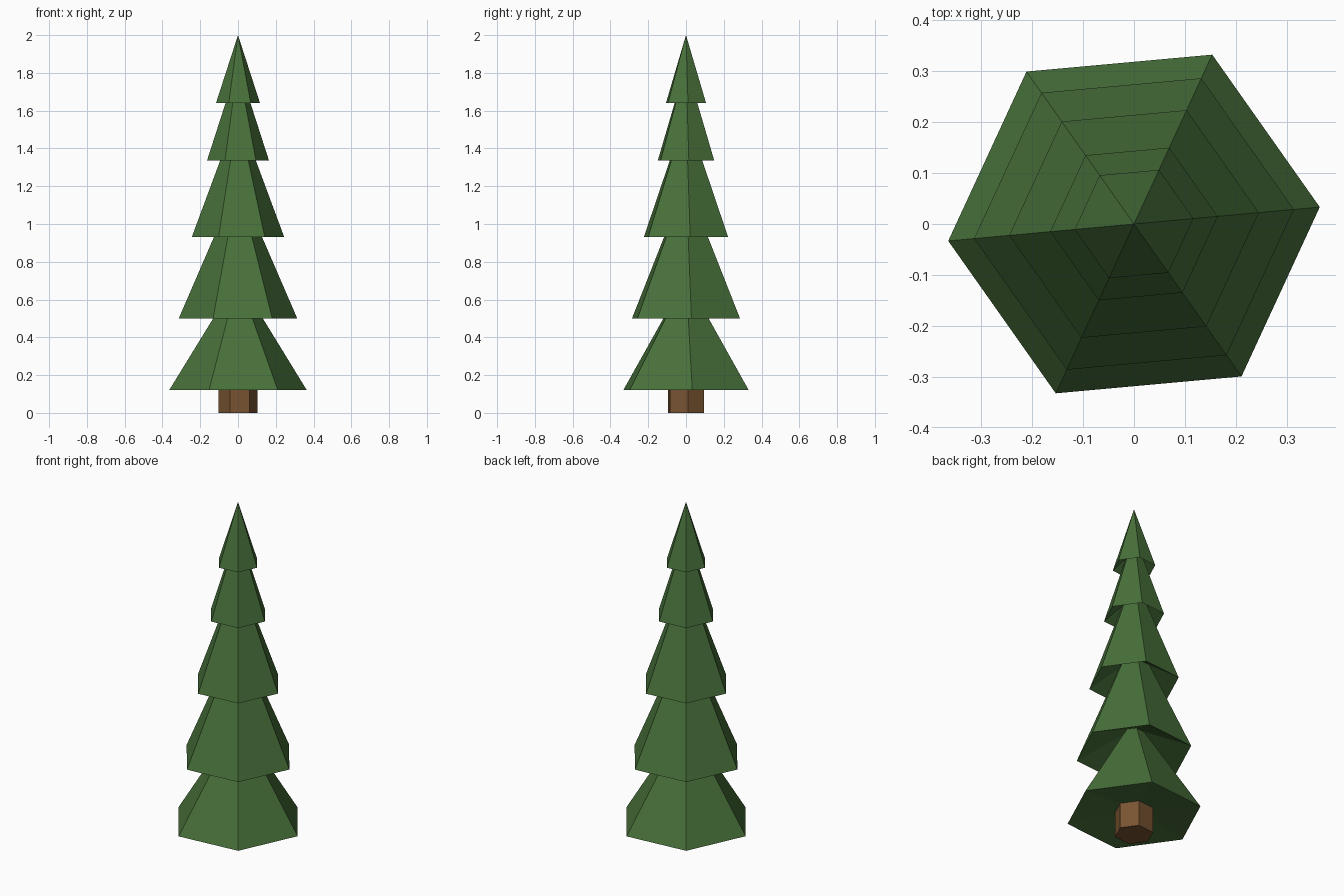
import bpy, bmesh, math

if "Cube" in bpy.data.objects:
    bpy.data.objects.remove(bpy.data.objects["Cube"])

SIDES = 6
TURN = math.radians(5.2)


def material(name, rgb):
    m = bpy.data.materials.new(name)
    m.diffuse_color = (*rgb, 1.0)
    m.use_nodes = True
    m.node_tree.nodes["Principled BSDF"].inputs["Base Color"].default_value = m.diffuse_color
    return m


def lathe(name, profile, mat):
    """Six-sided, flat-shaded turning of (radius, height) points; radius 0 closes to a point."""
    bm = bmesh.new()
    rings = []
    for r, z in profile:
        if r == 0:
            rings.append([bm.verts.new((0, 0, z))] * SIDES)
        else:
            angles = [TURN + i * math.tau / SIDES for i in range(SIDES)]
            rings.append([bm.verts.new((r * math.cos(a), r * math.sin(a), z)) for a in angles])
    for low, high in zip(rings, rings[1:]):
        for i in range(SIDES):
            j = (i + 1) % SIDES
            corners = dict.fromkeys((low[i], low[j], high[j], high[i]))
            bm.faces.new(list(corners))
    bmesh.ops.recalc_face_normals(bm, faces=bm.faces)
    mesh = bpy.data.meshes.new(name)
    bm.to_mesh(mesh)
    bm.free()
    mesh.materials.append(mat)
    obj = bpy.data.objects.new(name, mesh)
    bpy.context.collection.objects.link(obj)
    return obj


green = material("needle green", (0.065, 0.165, 0.043))
brown = material("bark brown", (0.19, 0.09, 0.032))

# Trunk, ending just inside the lowest skirt
lathe("trunk", [(0, 0), (0.104, 0), (0.104, 0.15), (0, 0.15)], brown)

# Foliage: each skirt flares at its rim, then narrows to a neck hidden under the next skirt
rims = [(0.366, 0.12), (0.315, 0.50), (0.246, 0.93), (0.165, 1.335), (0.117, 1.64)]
necks = [(0.055, 0.625), (0.085, 1.03), (0.065, 1.416), (0.045, 1.706), (0, 2.0)]
profile = [(0, 0.15), (0.104, 0.15)]
for rim, neck in zip(rims, necks):
    profile += [rim, neck]
lathe("foliage", profile, green)
